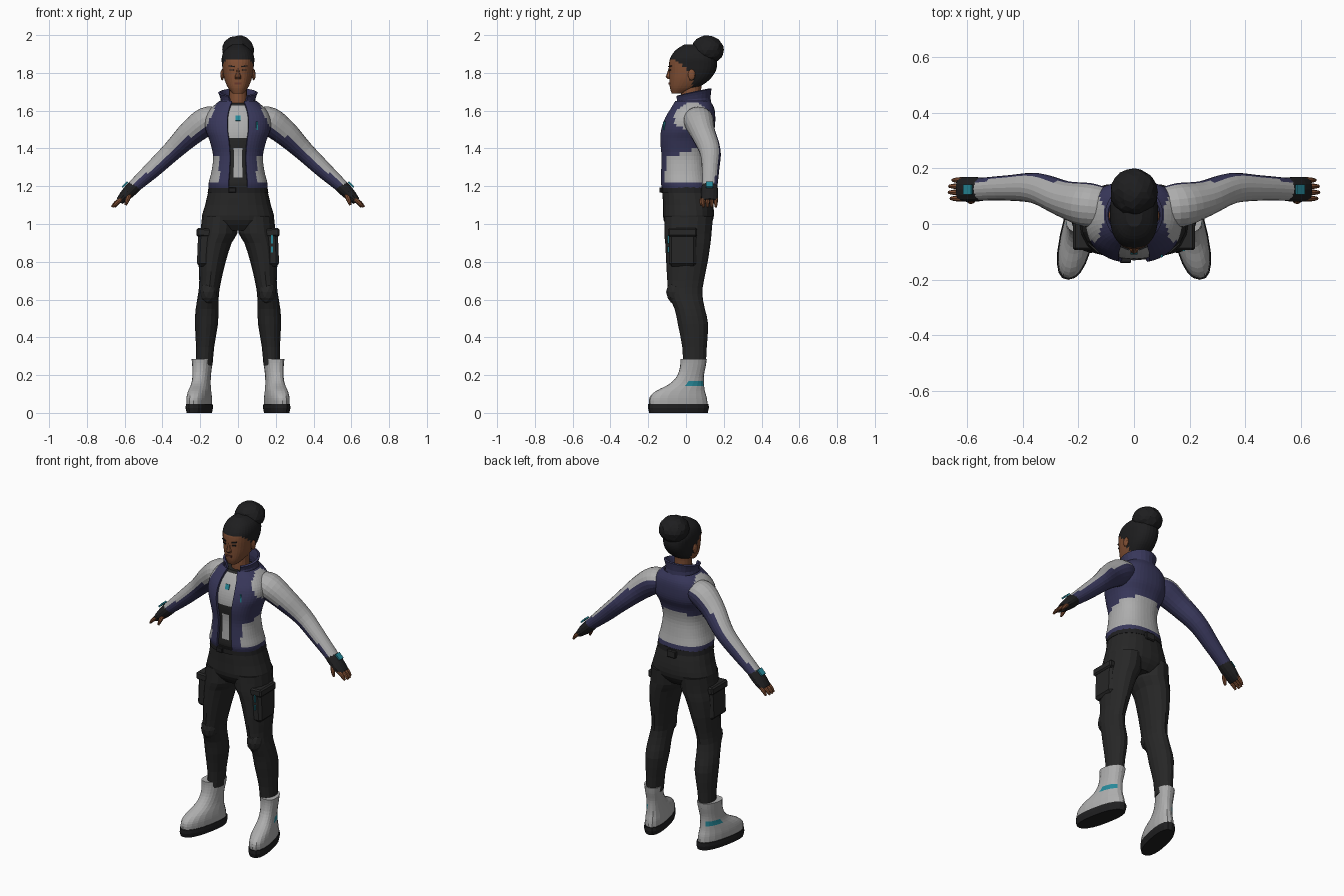
import bpy, bmesh, math, random
from mathutils import Vector, Matrix

random.seed(3)
if bpy.data.objects.get("Cube"):
    bpy.data.objects.remove(bpy.data.objects["Cube"], do_unlink=True)

COLOURS = {
    "brown_skin": (0.22, 0.08, 0.035),
    "dark_lips": (0.14, 0.04, 0.025),
    "black_hair": (0.013, 0.013, 0.014),
    "navy_cloth": (0.04, 0.039, 0.105),
    "light_grey": (0.42, 0.42, 0.42),
    "charcoal_cloth": (0.02, 0.02, 0.02),
    "black_rubber": (0.014, 0.014, 0.015),
    "teal_trim": (0.02, 0.25, 0.32),
}
MATS = {}
for key, rgb in COLOURS.items():
    m = bpy.data.materials.new(key)
    m.use_nodes = True
    m.diffuse_color = (*rgb, 1)
    bsdf = m.node_tree.nodes["Principled BSDF"]
    bsdf.inputs["Base Color"].default_value = (*rgb, 1)
    bsdf.inputs["Roughness"].default_value = 0.8
    MATS[key] = m


def finish(name, bm, colours):
    me = bpy.data.meshes.new(name)
    bm.to_mesh(me)
    bm.free()
    for c in colours:
        me.materials.append(MATS[c])
    ob = bpy.data.objects.new(name, me)
    bpy.context.scene.collection.objects.link(ob)
    return ob


def spline(rings, steps):
    """Catmull-Rom through the control rings."""
    r = [rings[0]] + list(rings) + [rings[-1]]
    out = []
    for i in range(1, len(r) - 2):
        for s in range(steps):
            t = s / steps
            out.append([0.5 * (2 * b + (c - a) * t + (2 * a - 5 * b + 4 * c - d) * t * t
                               + (3 * b - a - 3 * c + d) * t ** 3)
                        for a, b, c, d in zip(*r[i - 1:i + 3])])
    return out + [list(rings[-1])]


def loft(name, rings, rule, n=16, steps=2, p=2.0, flat=True, warp=None, side=1, gap=0, cap=True):
    """Skin rings of (x, y, z, radius_u, radius_v); rule(centre, angle, t) names a colour."""
    if flat:
        rings = sorted(rings, key=lambda q: q[2])
    pts = spline(rings, steps)
    if isinstance(rule, str):
        colour = rule
        rule = lambda c, a, t: colour
    bm = bmesh.new()
    grid, raw = [], {}
    power = lambda v: math.copysign(abs(v) ** (2 / p), v)
    for i, q in enumerate(pts):
        t = Vector((0, 0, 1))
        if not flat:
            t = (Vector(pts[min(i + 1, len(pts) - 1)][:3]) - Vector(pts[max(i - 1, 0)][:3])).normalized()
        v = Vector((0, 1, 0))
        v = (v - t * v.dot(t)).normalized()
        u = v.cross(t)
        row = []
        for k in range(n):
            a = math.tau * k / n
            co = Vector(q[:3]) + u * q[3] * power(math.cos(a)) + v * q[4] * power(math.sin(a))
            co = warp(co) if warp else co
            vert = bm.verts.new((co.x * side, co.y, co.z))
            raw[vert] = co
            row.append(vert)
        grid.append(row)
    used = []

    def add(verts, a, t):
        f = bm.faces.new(verts if side > 0 else verts[::-1])
        c = sum((raw[w] for w in verts), Vector()) / len(verts)
        col = rule(c, a, t)
        if col not in used:
            used.append(col)
        f.material_index = used.index(col)

    for i in range(len(pts) - 1):
        for k in range(n):
            if abs(k + 0.5 - 0.75 * n) < gap:
                continue
            j = (k + 1) % n
            add([grid[i][k], grid[i][j], grid[i + 1][j], grid[i + 1][k]],
                math.tau * (k + 0.5) / n, i / (len(pts) - 1))
    if cap:
        add(grid[0][::-1], 0, 0)
        add(grid[-1], 0, 1)
    return finish(name, bm, used)


def body(rows, inset=0.0):
    """Rows of (z, half width, front y, back y) to rings."""
    return [(0, (f + b) / 2, z, w - inset, (b - f) / 2 - inset) for z, w, f, b in rows]


def ball(name, loc, size, colour, level=2, lump=0.0):
    bm = bmesh.new()
    bmesh.ops.create_icosphere(bm, subdivisions=level, radius=1)
    for v in bm.verts:
        v.co *= 1 - lump * random.random()
        v.co = Vector(a * b + c for a, b, c in zip(v.co, size, loc))
    return finish(name, bm, [colour])


def box(name, loc, size, colour, rot=(0, 0, 0), bevel=0.0):
    bm = bmesh.new()
    bmesh.ops.create_cube(bm, size=1, matrix=Matrix.Diagonal((*size, 1)))
    ob = finish(name, bm, [colour])
    ob.location = loc
    ob.rotation_euler = rot
    if bevel:
        ob.modifiers.new("bevel", "BEVEL").width = bevel
    return ob


def thicken(ob, amount):
    mod = ob.modifiers.new("thickness", "SOLIDIFY")
    mod.thickness = amount
    mod.offset = -1


# Jacket, open at the front
TORSO = [(1.19, .155, -.13, .13), (1.22, .155, -.137, .125), (1.28, .14, -.135, .115),
         (1.36, .132, -.133, .11), (1.44, .15, -.14, .125), (1.5, .172, -.135, .15),
         (1.56, .172, -.115, .155), (1.61, .145, -.085, .15), (1.65, .1, -.06, .13)]


def jacket_rule(c, a, t):
    x = abs(c.x)
    if 1.225 < c.z < 1.38 + 0.3 * c.y and not (c.y < 0 and x < 0.1):
        return "light_grey"
    if c.z > 1.47 and x > 0.12 + (1.62 - c.z) * 0.46 and c.y < 0.125:
        return "light_grey"
    return "navy_cloth"


thicken(loft("jacket", body(TORSO), jacket_rule, n=48, steps=4, p=2.4, gap=2, cap=False), 0.012)
thicken(loft("jacket_collar", body([(1.63, .1, -.065, .135), (1.67, .092, -.06, .13), (1.715, .105, -.065, .135)]),
             "navy_cloth", n=24, gap=2, cap=False,
             warp=lambda c: c + Vector((0, 0, (c.y - .13) * .2 * (c.z - 1.63) / .08))), 0.012)
box("chest_tab", (.1, -.115, 1.52), (.008, .009, .045), "teal_trim", (0, 0, .5))


# Shirt under the jacket
def shirt_rule(c, a, t):
    panel = abs(c.x) < 0.026 and 1.24 < c.z < 1.4 and c.y < 0
    return "light_grey" if panel or 1.46 < c.z < 1.63 else "charcoal_cloth"


loft("shirt", body(TORSO[:-1] + [(1.64, .085, -.06, .12)], 0.014), shirt_rule, n=48, steps=4, p=2.4)
box("shirt_badge", (0, -.101, 1.56), (.026, .008, .03), "teal_trim", (-.35, 0, 0))

# Neck and head
loft("neck", [(0, .035, 1.58, .058, .06), (0, .025, 1.66, .048, .053), (0, .03, 1.76, .048, .055)], "brown_skin")


def head_rule(c, a, t):
    back = c.y > 0.03 - max(0, c.z - 1.8) * 1.2 and c.z > 1.715
    return "black_hair" if back or c.z > 1.867 else "brown_skin"


loft("head", body([(1.69, .028, -.075, -.02), (1.72, .052, -.085, .06), (1.76, .07, -.088, .12),
                   (1.8, .079, -.089, .152), (1.84, .084, -.09, .165), (1.88, .086, -.083, .16),
                   (1.92, .07, -.055, .135), (1.95, .03, -.01, .09)]), head_rule, n=32, steps=4, p=2.4)
ball("hair_bun", (0, .115, 1.922), (.088, .088, .078), "black_hair", 3, 0.07)
loft("nose", body([(1.768, .016, -.098, -.07), (1.778, .017, -.108, -.07), (1.8, .01, -.1, -.07),
                   (1.825, .007, -.092, -.07)]), "brown_skin", n=8, steps=1)
box("lips", (0, -.087, 1.744), (.036, .009, .012), "dark_lips")
for s, label in ((1, "left"), (-1, "right")):
    box(label + "_eye", (s * .032, -.085, 1.815), (.022, .008, .007), "black_hair", (0, 0, s * .38))
    box(label + "_eyebrow", (s * .034, -.085, 1.835), (.032, .008, .006), "black_hair", (0, s * -.12, s * .4))
    ball(label + "_ear", (s * .083, .03, 1.79), (.01, .02, .03), "brown_skin")

# Hips and belt
loft("hips", body([(.965, .1, -.08, .1), (1.02, .188, -.118, .143), (1.1, .174, -.122, .145),
                   (1.2, .15, -.125, .125)]), "charcoal_cloth", n=24, steps=3, p=2.3)
loft("belt", body([(1.165, .161, -.131, .135), (1.195, .156, -.131, .132)]), "black_rubber", n=24, steps=1, p=2.3)
box("belt_buckle", (-.03, -.133, 1.18), (.04, .015, .028), "black_rubber", bevel=.003)
box("belt_pouch", (0, .137, 1.165), (.06, .022, .045), "charcoal_cloth", bevel=.005)


# Sleeve panel runs along the top of the arm
def sleeve_rule(c, a, t):
    return "light_grey" if math.cos(a) + 0.3 * math.sin(a) < 0.15 - 0.75 * t else "navy_cloth"


def boot_rule(c, a, t):
    mark = 0.135 < c.z < 0.17 and c.x > 0.195 and c.y > 0.005
    return "teal_trim" if mark else "light_grey"


def splay(c):
    return Vector((c.x - (c.y + 0.04) * 0.2, c.y, c.z))


for s, label in ((1, "left"), (-1, "right")):
    # Arm and hand
    loft(label + "_sleeve", [(.1, .06, 1.56, .055, .07), (.165, .068, 1.545, .075, .08),
                             (.25, .09, 1.482, .068, .066), (.35, .128, 1.385, .053, .056),
                             (.45, .13, 1.29, .045, .046), (.555, .125, 1.195, .034, .041)],
         sleeve_rule, n=20, steps=4, flat=False, side=s)
    loft(label + "_glove", [(.535, .125, 1.212, .033, .039), (.56, .125, 1.188, .036, .044),
                            (.6, .125, 1.148, .03, .046), (.628, .125, 1.12, .02, .042)],
         "black_rubber", n=14, flat=False, side=s)
    box(label + "_glove_badge", (s * .599, .125, 1.209), (.04, .036, .009), "teal_trim", (0, s * .77, 0))
    for i in range(4):
        y = .092 + .022 * i
        reach = (.045, .052, .05, .038)[i]
        loft(f"{label}_finger_{i + 1}", [(.612, y, 1.135, .012, .011), (.615 + reach * .6, y, 1.112, .011, .01),
                                        (.615 + reach, y, 1.09, .006, .006)], "brown_skin", n=8, flat=False, side=s)
    loft(label + "_thumb", [(.575, .1, 1.16, .014, .014), (.585, .084, 1.128, .012, .012),
                            (.595, .08, 1.1, .006, .006)], "brown_skin", n=8, flat=False, side=s)
    # Trouser leg with thigh pouch and knee pad
    loft(label + "_trouser_leg", [(.095, .015, 1.04, .095, .128), (.102, .01, .95, .098, .125),
                                  (.12, .01, .9, .086, .12), (.137, .005, .8, .072, .11),
                                  (.147, -.002, .7, .058, .097), (.156, -.004, .63, .055, .09),
                                  (.164, .02, .55, .06, .08), (.167, .037, .47, .061, .08),
                                  (.174, .045, .35, .048, .065), (.178, .045, .25, .043, .06)],
         "charcoal_cloth", n=16, side=s)
    box(label + "_thigh_pouch", (s * .178, -.018, .875), (.072, .145, .2), "charcoal_cloth", (0, s * -.04, 0), .015)
    box(label + "_pouch_flap", (s * .18, -.018, .955), (.08, .153, .045), "charcoal_cloth", (0, s * -.04, 0), .008)
    ball(label + "_knee_pad", (s * .155, -.055, .64), (.047, .05, .065), "charcoal_cloth")
    # Boot and sole
    loft(label + "_boot", [(.205, y, z, w, r) for y, z, w, r in
                           ((-.04, .04, .057, .155), (-.042, .08, .058, .152), (-.03, .115, .054, .13),
                            (.005, .155, .047, .09), (.025, .2, .046, .07), (.037, .25, .05, .068),
                            (.04, .285, .054, .07))],
         boot_rule, n=20, steps=3, p=2.3, warp=splay, side=s)
    loft(label + "_boot_sole", [(.205, -.04, 0, .056, .155), (.205, -.04, .025, .062, .161),
                                (.205, -.04, .047, .06, .16)],
         "black_rubber", n=20, steps=1, p=2.4, warp=splay, side=s)

# Teal zip marks on the left pouch
for z, h in ((.92, .045), (.865, .03)):
    box("left_pouch_zip", (.18, -.0955 if z > .93 else -.093, z), (.009, .009, h), "teal_trim")
